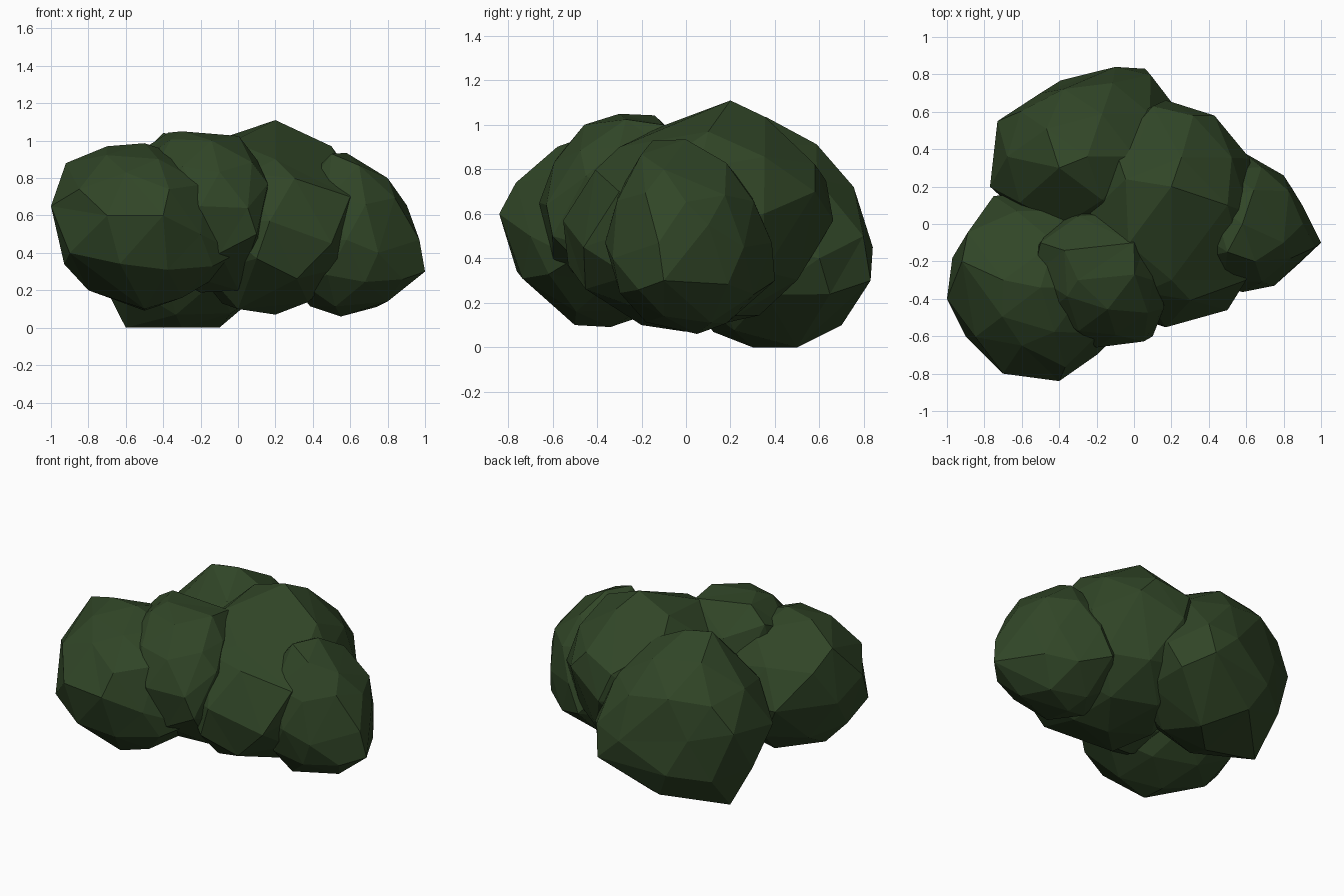
import bpy
import math
from mathutils import Vector

cube = bpy.data.objects.get("Cube")
if cube:
    bpy.data.objects.remove(cube, do_unlink=True)

# One dark leaf green for the whole bush
leaf = bpy.data.materials.new("dark leaf green")
leaf.use_nodes = True
green = (0.03, 0.06, 0.02, 1)
leaf.diffuse_color = green
leaf.node_tree.nodes["Principled BSDF"].inputs["Base Color"].default_value = green
leaf.node_tree.nodes["Principled BSDF"].inputs["Roughness"].default_value = 0.9


def foliage_lump(name, centre, radii, corners):
    """Faceted ellipsoid whose surface is drawn out to the given corner points."""
    bpy.ops.mesh.primitive_ico_sphere_add(subdivisions=2, radius=1, location=centre)
    lump = bpy.context.object
    lump.name = name
    verts = lump.data.vertices
    for vert in verts:
        vert.co = Vector(a * b for a, b in zip(vert.co, radii))

    # Find how far each corner lies outside or inside the ellipsoid
    pulls = []
    for corner in corners:
        offset = Vector(corner) - Vector(centre)
        reach = Vector(a / b for a, b in zip(offset, radii)).length
        pulls.append((offset, reach - 1))

    # Blend the pulls over neighbouring vertices
    for vert in verts:
        weights = [math.exp(-(vert.co.angle(offset) / 0.45) ** 2) for offset, pull in pulls]
        change = sum(weight * pull for weight, (offset, pull) in zip(weights, pulls))
        vert.co *= 1 + change / max(1, sum(weights))

    # Put the closest free vertex exactly on each corner
    free = list(verts)
    for offset, pull in pulls:
        nearest = min(free, key=lambda vert: vert.co.angle(offset))
        nearest.co = offset
        free.remove(nearest)

    lump.data.materials.append(leaf)
    bpy.ops.object.shade_flat()
    return lump


# Front lump on the -x side, its low end reaching across the front
foliage_lump("front_side_lump", (-0.5, -0.34, 0.54), (0.46, 0.48, 0.43), [
    (-1, -0.4, 0.65), (-0.92, -0.2, 0.88), (-0.7, -0.3, 0.97),
    (-0.7, -0.8, 0.6), (-0.4, -0.84, 0.6), (-0.9, -0.6, 0.4),
    (-0.8, -0.3, 0.2), (-0.5, -0.5, 0.1), (-0.75, 0.15, 0.55),
    (0, -0.5, 0.4), (-0.2, -0.7, 0.5), (-0.6, -0.65, 0.83)])

# Small lump at the front middle
foliage_lump("front_middle_lump", (-0.2, -0.27, 0.64), (0.36, 0.37, 0.42), [
    (-0.3, -0.3, 1.05), (0, -0.1, 1), (0.1, -0.3, 0.9),
    (0.16, -0.45, 0.77), (0.1, -0.6, 0.5), (-0.2, -0.66, 0.65),
    (-0.5, -0.1, 0.96), (0, -0.3, 0.2)])

# Back lump, reaching the ground
foliage_lump("back_lump", (-0.25, 0.36, 0.5), (0.48, 0.45, 0.48), [
    (-0.4, 0.3, 1.04), (-0.73, 0.55, 0.55), (-0.77, 0.2, 0.5),
    (-0.1, 0.84, 0.45), (0.06, 0.83, 0.3), (-0.6, 0.4, 0),
    (-0.3, 0.3, 0), (-0.1, 0.5, 0), (-0.3, 0.7, 0.1),
    (-0.5, 0.7, 0.5), (0.24, 0.6, 0.4)])

# Large central lump with the highest point
foliage_lump("central_lump", (0.17, 0.06, 0.57), (0.47, 0.54, 0.5), [
    (0.2, 0.2, 1.11), (0.5, 0.1, 0.97), (0.1, 0.63, 0.75), (0.43, 0.58, 0.7),
    (0.62, 0.35, 0.6), (0.6, -0.3, 0.7), (0.5, -0.46, 0.45),
    (0.1, -0.53, 0.37), (0.2, 0, 0.07), (0, -0.2, 0.1),
    (-0.1, 0.4, 0.9), (0.2, -0.3, 0.9)])

# Low lump on the +x side
foliage_lump("side_lump", (0.58, 0, 0.47), (0.37, 0.36, 0.42), [
    (1, -0.1, 0.3), (0.9, 0.1, 0.55), (0.8, -0.1, 0.8), (0.5, -0.15, 0.93),
    (0.5, 0.4, 0.3), (0.8, -0.1, 0.14), (0.55, 0.05, 0.06),
    (0.75, -0.33, 0.4), (0.8, 0.26, 0.45)])
